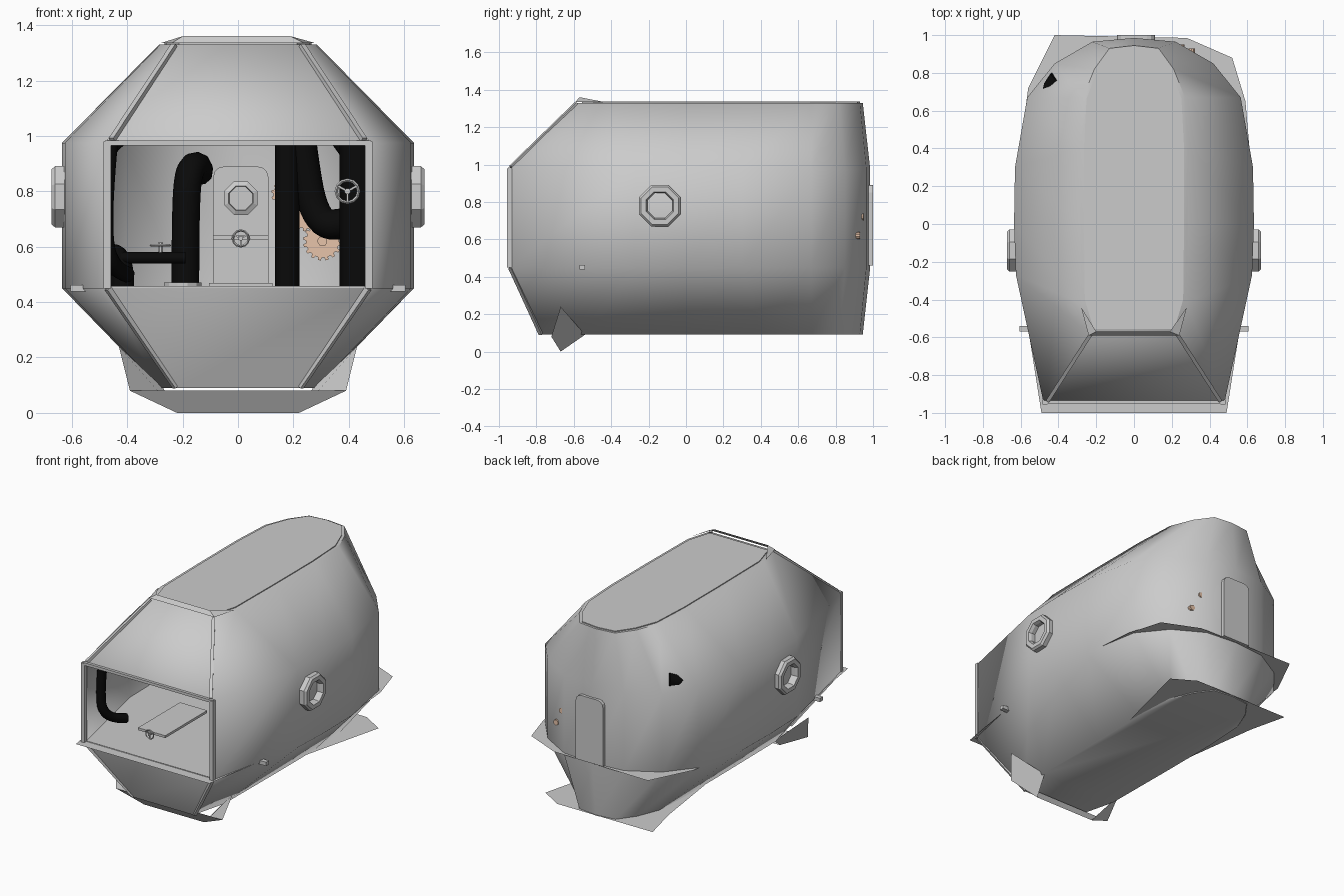
import bpy, bmesh, math
from mathutils import Matrix, Vector
from math import pi, cos, sin

if "Cube" in bpy.data.objects:
    bpy.data.objects.remove(bpy.data.objects["Cube"])


def material(name, col):
    m = bpy.data.materials.new(name)
    m.diffuse_color = (*col, 1)
    m.use_nodes = True
    m.node_tree.nodes["Principled BSDF"].inputs["Base Color"].default_value = m.diffuse_color
    return m


BLACK = material("black_rubber", (0.003, 0.003, 0.003))
COPPER = material("copper", (0.80, 0.55, 0.40))


def activate(ob):
    bpy.ops.object.select_all(action='DESELECT')
    ob.select_set(True)
    bpy.context.view_layer.objects.active = ob


def finish(name, bm, mat=None, smooth=False):
    bmesh.ops.recalc_face_normals(bm, faces=bm.faces)
    me = bpy.data.meshes.new(name)
    bm.to_mesh(me)
    bm.free()
    ob = bpy.data.objects.new(name, me)
    bpy.context.collection.objects.link(ob)
    if mat:
        me.materials.append(mat)
    if smooth:
        activate(ob)
        bpy.ops.object.shade_smooth_by_angle(angle=math.radians(52))
    return ob


def sheet(name, pts, faces=None, mat=None):
    bm = bmesh.new()
    vs = [bm.verts.new(p) for p in pts]
    for f in faces or [range(len(vs))]:
        bm.faces.new([vs[i] for i in f])
    return finish(name, bm, mat)


def prism(name, pts, depth, mtx, mat=None):
    """Extrude a flat outline along local z."""
    bm = bmesh.new()
    f = bm.faces.new([bm.verts.new((x, y, 0)) for x, y in pts])
    r = bmesh.ops.extrude_face_region(bm, geom=[f])
    bmesh.ops.translate(bm, vec=(0, 0, depth), verts=[v for v in r['geom'] if isinstance(v, bmesh.types.BMVert)])
    bm.transform(mtx)
    return finish(name, bm, mat)


def box(name, c, s, mat=None):
    bm = bmesh.new()
    bmesh.ops.create_cube(bm, size=1, matrix=Matrix.Translation(c) @ Matrix.Diagonal((*s, 1)))
    return finish(name, bm, mat)


def bar(name, p, q, w):
    p, q = Vector(p), Vector(q)
    rot = (q - p).to_track_quat('Z', 'Y').to_matrix().to_4x4()
    bm = bmesh.new()
    bmesh.ops.create_cube(bm, size=1, matrix=Matrix.Translation((p + q) / 2) @ rot @ Matrix.Diagonal((w, w, (q - p).length, 1)))
    return finish(name, bm)


def lathe(name, prof, n, mtx, mat=None):
    """Ring profile (radius, height) turned about local z, capped."""
    bm = bmesh.new()
    rings = [[bm.verts.new((r * cos(2 * pi * (i + .5) / n), r * sin(2 * pi * (i + .5) / n), h)) for i in range(n)] for r, h in prof]
    for a, b in zip(rings, rings[1:]):
        for i in range(n):
            bm.faces.new((a[i], a[(i + 1) % n], b[(i + 1) % n], b[i]))
    bm.faces.new(rings[0])
    bm.faces.new(rings[-1])
    bm.transform(mtx)
    return finish(name, bm, mat)


def pipe(name, pts, r):
    cu = bpy.data.curves.new(name, 'CURVE')
    cu.dimensions = '3D'
    cu.bevel_depth, cu.bevel_resolution, cu.use_fill_caps = r, 3, True
    s = cu.splines.new('NURBS')
    s.points.add(len(pts) - 1)
    for p, c in zip(s.points, pts):
        p.co = (*c, 1)
    s.use_endpoint_u, s.order_u, s.resolution_u = True, min(3, len(pts)), 6
    cu.materials.append(BLACK)
    ob = bpy.data.objects.new(name, cu)
    bpy.context.collection.objects.link(ob)
    activate(ob)
    bpy.ops.object.convert(target='MESH')
    bpy.ops.object.shade_smooth()


def at(p, axis):
    return Matrix.Translation(p) @ Vector(axis).to_track_quat('Z', 'Y').to_matrix().to_4x4()


def gear(name, p, r, teeth):
    pts = []
    for i in range(teeth):
        for k, rr in ((0, .85), (.3, .85), (.42, 1), (.78, 1), (.9, .85)):
            a = 2 * pi * (i + k) / teeth
            pts.append((r * rr * cos(a), r * rr * sin(a)))
    prism(name, pts, .02, at(p, (0, -1, 0)), COPPER)
    lathe(name + "_axle", [(.018, -.08), (.018, .03)], 10, at(p, (0, -1, 0)), COPPER)


def valve(name, p, axis, r):
    m = at(p, axis)
    lathe(name + "_hub", [(r * .25, -.06), (r * .25, .01)], 8, m)
    bm = bmesh.new()
    n, k = 12, 4
    ring = lambda i, j: (r * (.9 + .13 * cos(2 * pi * j / k)), 2 * pi * i / n, r * .13 * sin(2 * pi * j / k))
    v = [[bm.verts.new((q * cos(a), q * sin(a), h)) for q, a, h in (ring(i, j) for j in range(k))] for i in range(n)]
    for i in range(n):
        for j in range(k):
            bm.faces.new((v[i - 1][j - 1], v[i][j - 1], v[i][j], v[i - 1][j]))
    for i in range(3):
        bmesh.ops.create_cube(bm, size=1, matrix=Matrix.Rotation(2 * pi * i / 3 - pi / 2, 4, 'Z') @ Matrix.Translation((r * .45, 0, 0)) @ Matrix.Diagonal((r * .9, r * .18, r * .18, 1)))
    bm.transform(m)
    finish(name, bm)


# hull: four half outlines mirrored into rings, open window at the bow
roof = [(.23, -.58), (.28, -.42), (.285, 0), (.285, .4), (.27, .67), (.21, .82), (.13, .93), (0, .945)]
belt = [(.48, -.94), (.625, -.27), (.635, 0), (.63, .3), (.565, .67), (.42, .85), (.22, .965), (0, .985)]
keel = [(.22, -.78), (.28, -.54)] + roof[2:]
bm = bmesh.new()
rings = []
for half, z in ((keel, .09), (belt, .45), (belt, .975), (roof, 1.33)):
    loop = half + [(-x, y) for x, y in half[-2::-1]]
    rings.append([bm.verts.new((x, y, z)) for x, y in loop])
for k in range(3):
    a, b = rings[k], rings[k + 1]
    for i in range(len(a)):
        if not (k == 1 and i == len(a) - 1):
            j = (i + 1) % len(a)
            bm.faces.new((a[i], a[j], b[j], b[i]))
bm.faces.new(rings[0][::-1])
bm.faces.new(rings[3])
hull = finish("hull", bm, None, True)
mod = hull.modifiers.new("wall", 'SOLIDIFY')
mod.thickness, mod.offset = .02, -1
# raised roof panel
prism("roof_panel", [(x * .93, y * .975 + .01) for x, y in roof + [(-x, y) for x, y in roof[-2::-1]]], .006, Matrix.Translation((0, 0, 1.33)))

# bow window frame and corner strips
for s in (1, -1):
    side = "right" if s > 0 else "left"
    bar("window_pillar_" + side, (s * .472, -.943, .45), (s * .472, -.943, .98), .026)
    bar("upper_strip_" + side, (s * .455, -.935, .985), (s * .23, -.585, 1.325), .02)
    bar("lower_strip_" + side, (s * .47, -.938, .45), (s * .225, -.775, .095), .02)
    # side portholes and pegs
    lathe("porthole_" + side, [(.12, -.08), (.12, .02), (.108, .033), (.08, .033), (.072, .015), (.072, -.05)], 8, at((s * .64, -.14, .78), (s, 0, 0)))
    box("side_peg_" + side, (s * .575, -.555, .45), (.06, .03, .025))
bar("window_header", (-.48, -.943, .975), (.48, -.943, .975), .018)

# plates that run out past the hull skin
sheet("deck", [(x, y, .455) for x, y in ((-.49, -1), (.49, -1), (.605, -.27), (.62, .3), (.59, .65), (.52, .88), (.28, .985), (-.42, 1), (-.56, .72), (-.615, .3), (-.605, -.27))])
sheet("keel_plate", [(x, y, .095) for x, y in ((-.22, -.775), (.22, -.775), (.28, -.4), (.29, .3), (.43, .86), (.28, .95), (-.42, .95), (-.36, .7), (-.29, .2), (-.28, -.4))])
half = [(.43, -.67, .24), (.39, -.72, .08), (.22, -.67, .0), (.27, -.54, .09)]
sheet("bow_keel_guard", half + [(-x, y, z) for x, y, z in half], [(0, 1, 2, 3), (4, 5, 6, 7), (1, 5, 6, 2)])
sheet("bow_roof_guard", [(-.2, -.57, 1.36), (.19, -.57, 1.36), (.28, -.44, 1.335), (-.28, -.44, 1.335), (.24, -.59, 1.335), (-.24, -.59, 1.335)], [(0, 1, 4, 5), (1, 2, 4), (0, 3, 5)])

# stern door with window and wheel
door = [(-.1, .46), (.1, .46)]
for sx, a0, a1 in ((1, 0, pi / 2), (-1, pi / 2, 0)):
    for i in range(4):
        a = a0 + (a1 - a0) * i / 3
        door.append((sx * (.06 + .04 * cos(a)), .85 + .04 * sin(a)))
prism("stern_door", [(x + .01, z) for x, z in door], .055, Matrix.Translation((0, 1, 0)) @ Matrix.Rotation(pi / 2, 4, 'X'))
lathe("door_window", [(.065, -.02), (.065, .012), (.048, .02), (.045, .005)], 8, at((.01, .94, .775), (0, -1, 0)))
box("door_step", (.01, .78, .462), (.23, .2, .014))

# console shelf behind the bow window, with its wheel
box("console_shelf", (.01, -.7, .632), (.2, .44, .016))
valve("console_wheel", (.01, -.94, .63), (0, -1, 0), .032)

# pipework
pipe("post_centre", [(.178, .72, .1), (.178, .72, 1.32)], .044)
pipe("post_right", [(.453, .63, .43), (.453, .63, 1.0)], .086)
pipe("hose_right", [(.20, .72, 1.25), (.23, .74, .95), (.28, .74, .68), (.40, .70, .68), (.47, .66, .72)], .055)
pipe("hose_stern_right", [(.18, .86, 1.07), (.30, .82, 1.07), (.38, .77, 1.0), (.44, .70, .9)], .045)
pipe("riser_left", [(-.19, .7, .45), (-.19, .7, .7), (-.18, .72, .88), (-.14, .8, .90), (-.14, .92, .87)], .05)
lathe("riser_flange", [(.07, 0), (.07, .015)], 12, at((-.2, .7, .456), (0, 0, 1)))
pipe("cross_pipe", [(-.54, .6, .56), (-.19, .6, .56)], .022)
pipe("wall_hose_left", [(-.40, .77, 1.03), (-.46, .68, 1.0), (-.52, .55, .9), (-.53, .5, .6), (-.50, .58, .5)], .05)
pipe("bow_hose_left", [(-.46, -.74, 1.0), (-.485, -.76, .75), (-.47, -.74, .52), (-.40, -.6, .50)], .03)
pipe("elbow_left", [(-.42, .62, .455), (-.42, .62, .56), (-.48, .62, .57), (-.53, .62, .5)], .045)
valve("cross_valve", (-.28, .6, .605), (0, 0, 1), .038)
valve("post_valve", (.395, .52, .80), (0, -1, 0), .045)

# gear train
gear("gear_low", (.305, .85, .62), .07, 16)
gear("gear_mid", (.25, .87, .72), .065, 16)
gear("gear_high", (.17, .88, .79), .05, 12)
